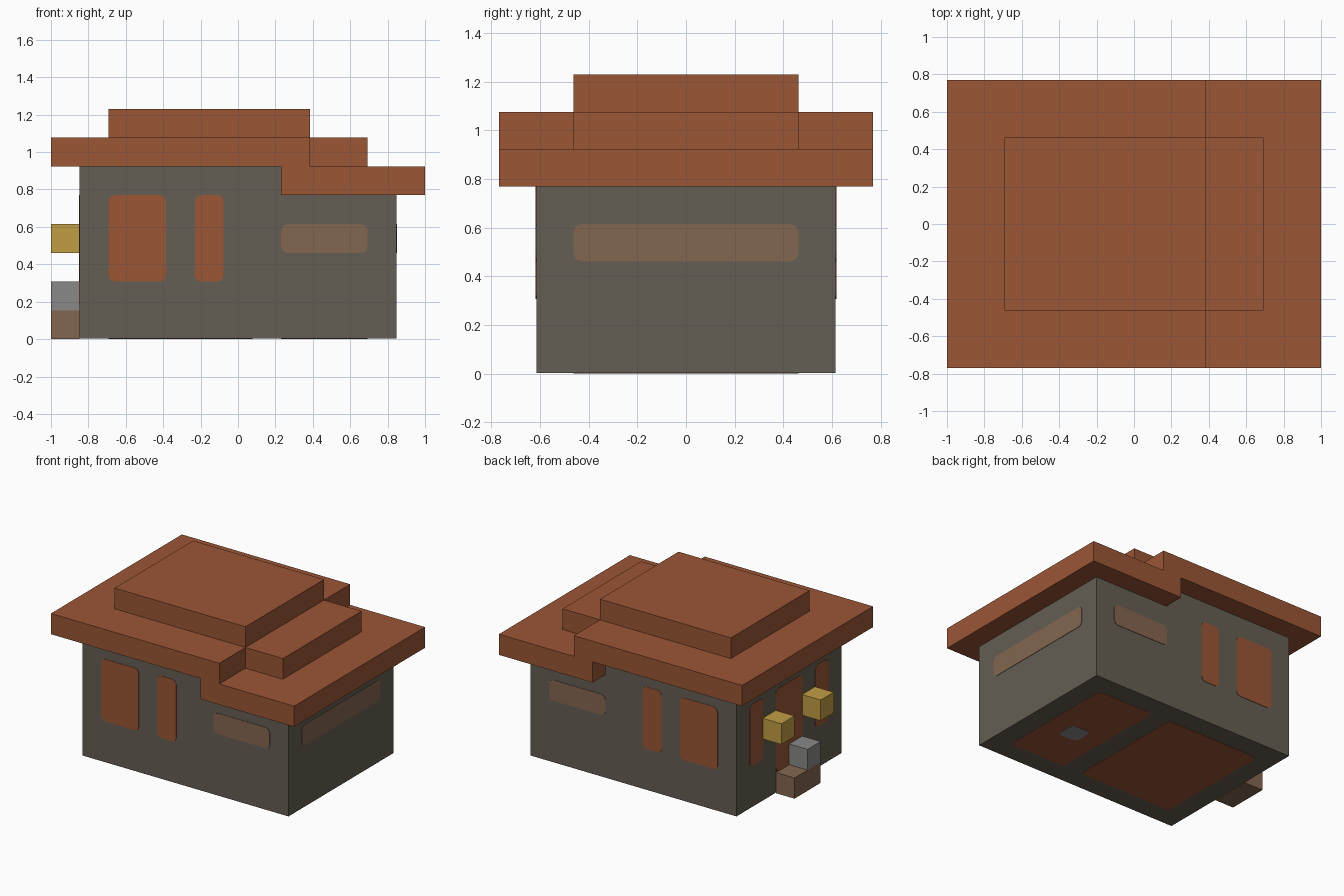
import bpy
import bmesh
from mathutils import Vector

default_cube = bpy.data.objects.get("Cube")
if default_cube:
    bpy.data.objects.remove(default_cube, do_unlink=True)

U = 2 / 13                       # one block of the building grid
ORIGIN = Vector((6.5, 5, 0))     # grid point placed at the world origin
T = 0.02                         # plate thickness in blocks


def material(name, *srgb):
    color = [(c / 255 / 12.92) if c < 11 else ((c / 255 + 0.055) / 1.055) ** 2.4 for c in srgb]
    mat = bpy.data.materials.new(name)
    mat.use_nodes = True
    mat.diffuse_color = (*color, 1)
    mat.node_tree.nodes["Principled BSDF"].inputs["Base Color"].default_value = (*color, 1)
    return mat


clay = material("clay red", 155, 86, 53)
stone = material("wall stone", 101, 94, 83)
tan = material("tan brown", 132, 102, 80)
gold = material("lantern gold", 193, 157, 68)
grey = material("light grey", 137, 137, 136)


def box(name, lo, hi, mat, round_axis=None):
    """Box between two grid corners; edges along round_axis may be rounded."""
    lo, hi = Vector(lo), Vector(hi)
    bm = bmesh.new()
    bmesh.ops.create_cube(bm, size=1)
    for v in bm.verts:
        grid = [lo[i] + (v.co[i] + 0.5) * (hi[i] - lo[i]) for i in range(3)]
        v.co = (Vector(grid) - ORIGIN) * U
    if round_axis is not None:
        edges = [e for e in bm.edges
                 if abs((e.verts[0].co - e.verts[1].co).normalized()[round_axis]) > 0.9]
        bmesh.ops.bevel(bm, geom=edges, offset=0.2 * U, segments=2,
                        profile=0.5, affect='EDGES')
    mesh = bpy.data.meshes.new(name)
    bm.to_mesh(mesh)
    bm.free()
    mesh.materials.append(mat)
    obj = bpy.data.objects.new(name, mesh)
    bpy.context.collection.objects.link(obj)
    return obj


# Walls: a low block with a taller part under the main roof
box("walls", (1, 1, T), (12, 9, 5), stone)
box("upper_walls", (1, 1, 5), (8, 9, 6), stone)

# Stepped roof
box("low_roof", (8, 0, 5), (13, 10, 6), clay)
box("low_roof_tier", (9, 2, 6), (11, 8, 7), clay)
box("main_roof", (0, 0, 6), (9, 10, 7), clay)
box("main_roof_tier", (2, 2, 7), (9, 8, 8), clay)

# Front and back panels
for side, y0, y1 in (("front", 1 - T, 1), ("back", 9, 9 + T)):
    for part, x0, x1, z0, z1, mat in (("wide_window", 2, 4, 2, 5, clay),
                                      ("narrow_window", 5, 6, 2, 5, clay),
                                      ("low_window", 8, 11, 3, 4, tan)):
        box(f"{side}_{part}", (x0, y0, z0), (x1, y1, z1), mat, 1)

# Left end window
box("left_long_window", (12, 2, 3), (12 + T, 8, 4), tan, 0)

# Entrance end: door, side windows, lanterns, steps
box("door", (1 - T, 4, 1), (1, 6, 5), clay, 0)
for side, y in (("front", 2), ("back", 7)):
    box(f"entrance_{side}_window", (1 - T, y, 2), (1, y + 1, 5), clay, 0)
for side, y in (("front", 3), ("back", 6)):
    box(f"{side}_lantern", (0, y, 3), (1, y + 1, 4), gold)
box("door_step", (0, 4, 0), (1, 6, 1), tan)
box("step_block", (0, 4, 1), (1, 5, 2), grey)

# Underside panels
box("large_floor_panel", (2, 2, 0), (7, 8, T), clay, 2)
box("small_floor_panel", (8, 2, T / 2), (11, 8, T), clay, 2)
box("floor_hatch", (9, 4, 0), (10, 5, T / 2), grey, 2)
